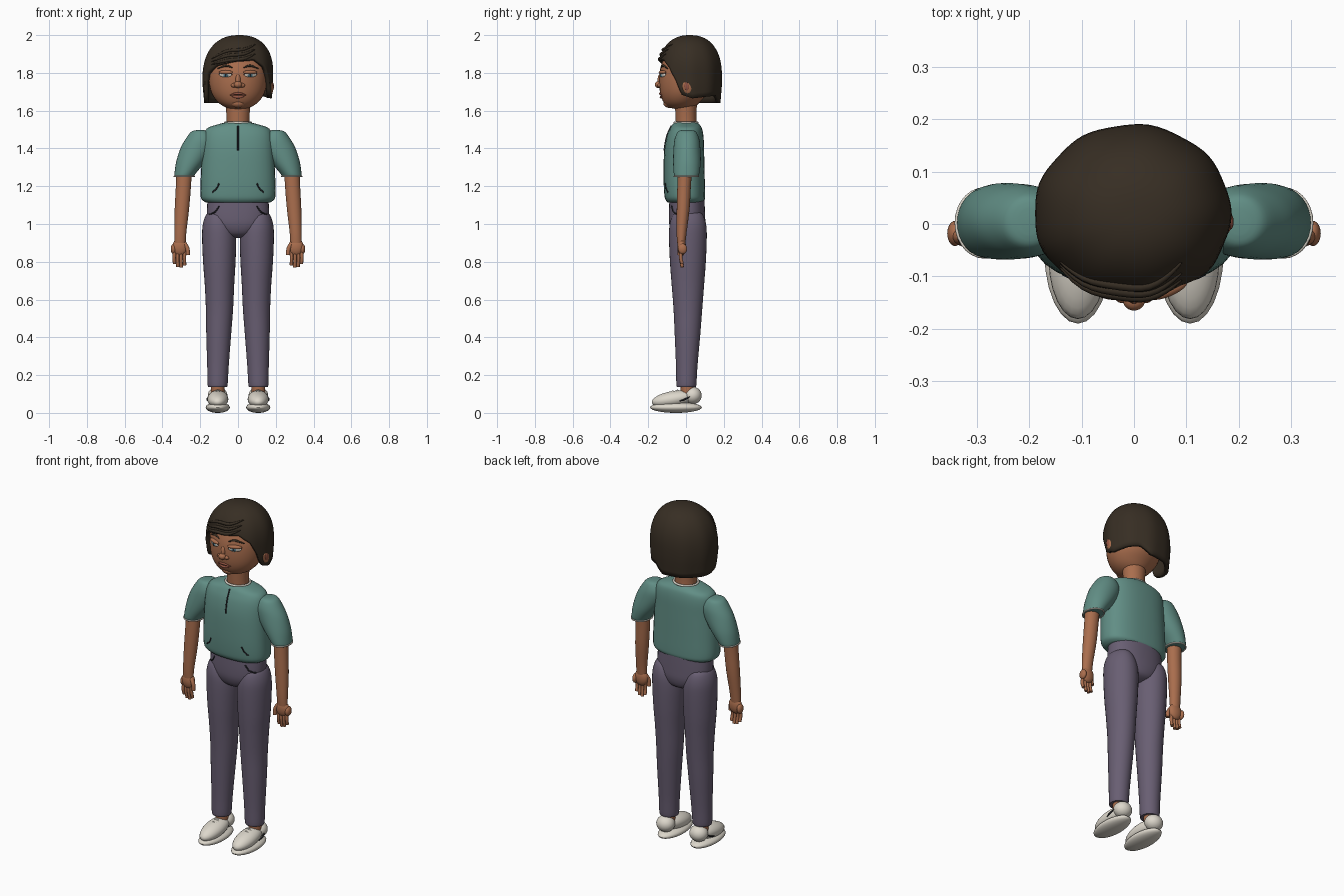
import bpy, bmesh, math
from mathutils import Vector, Matrix
from mathutils.bvhtree import BVHTree

cube = bpy.data.objects.get("Cube")
if cube:
    bpy.data.objects.remove(cube, do_unlink=True)


def material(name, r, g, b):
    m = bpy.data.materials.new(name)
    m.use_nodes = True
    m.diffuse_color = (r, g, b, 1)
    m.node_tree.nodes["Principled BSDF"].inputs["Base Color"].default_value = (r, g, b, 1)
    return m


SKIN = material("brown skin", .40, .155, .075)
HAIR = material("dark brown hair", .038, .027, .017)
SHIRT = material("teal cloth", .12, .27, .235)
TROUSER = material("purple grey cloth", .14, .113, .17)
WHITE = material("off white", .72, .68, .60)
IRIS = material("blue iris", .10, .27, .36)
LIP = material("lip brown", .30, .09, .055)
INK = material("dark seam", .02, .02, .025)


def finish(name, bm, mat):
    bmesh.ops.recalc_face_normals(bm, faces=bm.faces)
    me = bpy.data.meshes.new(name)
    bm.to_mesh(me)
    bm.free()
    me.materials.append(mat)
    me.shade_smooth()
    me.set_sharp_from_angle(angle=math.radians(50))
    ob = bpy.data.objects.new(name, me)
    bpy.context.collection.objects.link(ob)
    return ob


def catmull(pts, steps):
    """Smooth run of points through the given ones."""
    pts = [Vector(p) for p in pts]
    out = []
    for i in range(len(pts) - 1):
        a, b, c, d = pts[max(i - 1, 0)], pts[i], pts[i + 1], pts[min(i + 2, len(pts) - 1)]
        for k in range(steps):
            t = k / steps
            out.append(b + (c - a) * (t / 2) + (a * 2 - b * 5 + c * 4 - d) * (t * t / 2)
                       + (b * 3 - a - c * 3 + d) * (t ** 3 / 2))
    return out + [pts[-1]]


def loft(name, rings, mat, power=2.0, side=1, steps=4, n=32):
    """Closed body from rings of (x, y, z, x radius, y radius)."""
    bm = bmesh.new()
    loops = []
    for x, y, z, rx, ry in catmull(rings, steps):
        loop = []
        for i in range(n):
            a = math.tau * i / n
            c, s = math.cos(a), math.sin(a)
            px = math.copysign(abs(c) ** (2 / power), c) * rx
            py = math.copysign(abs(s) ** (2 / power), s) * ry
            loop.append(bm.verts.new((side * (x + px), y + py, z)))
        loops.append(loop)
    for p, q in zip(loops, loops[1:]):
        for i in range(n):
            j = (i + 1) % n
            bm.faces.new((p[i], p[j], q[j], q[i]))
    bm.faces.new(loops[0])
    bm.faces.new(loops[-1])
    return finish(name, bm, mat)


def ball(name, loc, radii, mat, rx=0, rz=0):
    bm = bmesh.new()
    turn = Matrix.Rotation(rz, 4, 'Z') @ Matrix.Rotation(rx, 4, 'X')
    bmesh.ops.create_uvsphere(bm, u_segments=24, v_segments=14, radius=1,
                              matrix=Matrix.Translation(loc) @ turn @ Matrix.Diagonal((*radii, 1)))
    return finish(name, bm, mat)


def tube(name, pts, radius, mat, closed=False, taper=False):
    cu = bpy.data.curves.new(name, 'CURVE')
    cu.dimensions = '3D'
    cu.bevel_depth, cu.bevel_resolution = radius, 3
    cu.use_fill_caps = True
    sp = cu.splines.new('POLY')
    sp.points.add(len(pts) - 1)
    for i, (p, q) in enumerate(zip(sp.points, pts)):
        p.co = (*q, 1)
        p.radius = .25 + .75 * math.sin(math.pi * i / (len(pts) - 1)) if taper else 1
    sp.use_cyclic_u = closed
    sp.use_smooth = True
    cu.materials.append(mat)
    ob = bpy.data.objects.new(name, cu)
    bpy.context.collection.objects.link(ob)
    return ob


def on_front(ob, x, z):
    """Point of the body's front surface at x, z."""
    tree = BVHTree.FromPolygons([v.co for v in ob.data.vertices],
                                [p.vertices for p in ob.data.polygons])
    hit = tree.ray_cast(Vector((x, -1, z)), Vector((0, 1, 0)))[0]
    return hit or Vector((x, 0, z))


def seam(name, ob, xz, radius, mat, taper=False):
    path = catmull([(x, 0, z) for x, z in xz], 5)
    return tube(name, [on_front(ob, p.x, p.z) for p in path], radius, mat, taper=taper)


# Torso and pelvis
shirt = loft("shirt", [(0, 0, 1.537, .068, .06), (0, 0, 1.525, .115, .073), (0, 0, 1.505, .165, .085),
                       (0, -.005, 1.46, .184, .098), (0, -.01, 1.38, .19, .106), (0, -.01, 1.25, .197, .109),
                       (0, -.007, 1.16, .199, .108), (0, -.005, 1.13, .192, .104),
                       (0, -.005, 1.115, .172, .092)], SHIRT, 2.4)
pelvis = loft("trouser_hips", [(0, .005, 1.14, .16, .092), (0, .005, 1.05, .165, .096),
                               (0, .007, .99, .15, .094), (0, .01, .945, .09, .075),
                               (0, .01, .925, .03, .03)], TROUSER, 2.3)
loft("neck", [(0, .005, 1.48, .062, .056), (0, 0, 1.56, .06, .055), (0, 0, 1.67, .07, .06)], SKIN)
tube("collar", [(.068 * math.cos(a), .061 * math.sin(a), 1.537)
                for a in (math.tau * i / 32 for i in range(32))], .006, WHITE, closed=True)
seam("shirt_placket", shirt, [(0, 1.52), (0, 1.46), (0, 1.39)], .004, INK)

# Head and face
head = loft("head", [(0, -.02, 1.608, .025, .03), (0, -.025, 1.62, .07, .07), (0, -.022, 1.65, .112, .1),
                     (0, -.01, 1.7, .143, .128), (0, -.002, 1.77, .155, .14), (0, .005, 1.84, .15, .137),
                     (0, .015, 1.91, .12, .115), (0, .02, 1.955, .07, .07)], SKIN)
ball("nose_bridge", (0, -.135, 1.765), (.014, .016, .035), SKIN, rx=-.15)
ball("nose_tip", (0, -.146, 1.738), (.021, .019, .018), SKIN)
seam("upper_lip", head, [(-.042, 1.683), (-.012, 1.69), (.012, 1.69), (.042, 1.683)], .007, LIP, True)
seam("lower_lip", head, [(-.034, 1.678), (0, 1.672), (.034, 1.678)], .008, LIP, True)
ball("chin", (0, -.09, 1.64), (.04, .03, .025), SKIN)

# Hair cap with a hem that changes height around the head
HEM = [(-90, 1.64), (-72, 1.66), (-62, 1.79), (-40, 1.84), (0, 1.865), (30, 1.87), (50, 1.83),
       (64, 1.76), (74, 1.685), (95, 1.665), (125, 1.675), (150, 1.68), (170, 1.64), (270, 1.64)]


def hem(deg):
    for (a, z), (b, w) in zip(HEM, HEM[1:]):
        if a <= deg <= b:
            return z + (w - z) * (deg - a) / (b - a)


bm = bmesh.new()
N, ROWS = 72, 20
crown = bm.verts.new((.01, .02, 2))
rows = []
for r in range(1, ROWS + 1):
    row = []
    for i in range(N):
        deg = -90 + 360 * i / N
        a = math.radians(deg)
        low = hem(deg)
        z = low + (2 - low) * math.cos(r / ROWS * math.pi / 2)
        k = max(0, (z - 1.78) / .22)
        f = (1 - k ** 2.35) ** (1 / 2.35) if k < 1 else 0
        f *= 1 - .5 * max(0, 1.74 - z)
        f *= 1 + .012 * math.sin(9 * a) * r / ROWS
        row.append(bm.verts.new((-.003 + .187 * f * math.sin(a) + .01 * k, .02 - .17 * f * math.cos(a), z)))
    rows.append(row)
for i in range(N):
    j = (i + 1) % N
    bm.faces.new((crown, rows[0][i], rows[0][j]))
    for p, q in zip(rows, rows[1:]):
        bm.faces.new((p[i], q[i], q[j], p[j]))
hair = finish("hair", bm, HAIR)
shell = hair.modifiers.new("thickness", 'SOLIDIFY')
shell.thickness, shell.offset = .022, -1

# Swept fringe strands
for n, drop in enumerate((0, .025, .05)):
    seam(f"fringe_strand_{n + 1}", hair,
         [(-.14, 1.875 - drop * .6), (-.06, 1.915 - drop), (.03, 1.925 - drop), (.09, 1.95 - drop)],
         .009, HAIR, True)

# The uncovered ear
ball("left_ear", (.172, .008, 1.725), (.016, .028, .04), SKIN, rx=.2)
ball("left_ear_hollow", (.184, .004, 1.728), (.006, .014, .022), LIP, rx=.2)

# Paired parts
for s, label in ((1, "left"), (-1, "right")):
    # Eye, lid and brow
    e = on_front(head, s * .065, 1.79)
    ball(label + "_eye", e + Vector((0, .006, 0)), (.036, .012, .015), WHITE, rz=s * .4)
    ball(label + "_iris", e + Vector((0, -.003, -.002)), (.014, .006, .011), IRIS, rz=s * .4)
    ball(label + "_pupil", e + Vector((0, -.008, -.002)), (.006, .003, .006), INK, rz=s * .4)
    ball(label + "_eyelid", e + Vector((0, .003, .013)), (.04, .014, .011), SKIN, rz=s * .4)
    seam(label + "_lash", head, [(s * .028, 1.79), (s * .065, 1.803), (s * .102, 1.793)], .004, INK, True)
    seam(label + "_brow", head, [(s * .03, 1.828), (s * .065, 1.838), (s * .11, 1.822)], .006, HAIR, True)
    ball(label + "_nostril", (s * .022, -.137, 1.734), (.015, .014, .012), SKIN)

    # Sleeve and arm
    loft(label + "_sleeve", [(.2, .005, 1.497, .02, .025), (.2, .005, 1.488, .048, .048),
                             (.2, .005, 1.45, .077, .065), (.217, .005, 1.4, .088, .071),
                             (.25, .005, 1.33, .077, .073), (.279, .003, 1.27, .057, .068),
                             (.286, .002, 1.25, .051, .062)], SHIRT, side=s)
    tube(label + "_cuff", [(s * (.285 + .053 * math.cos(a)), .002 + .064 * math.sin(a), 1.252)
                           for a in (math.tau * i / 28 for i in range(28))], .004, WHITE, closed=True)
    loft(label + "_arm", [(.285, -.005, 1.3, .041, .038), (.289, -.01, 1.2, .04, .036),
                          (.297, -.015, 1.08, .038, .034), (.305, -.023, .96, .032, .027),
                          (.307, -.025, .9, .03, .022)], SKIN, side=s)

    # Hand
    ball(label + "_palm", (s * .307, -.023, .878), (.041, .023, .047), SKIN)
    for n in range(4):
        x = .282 + n * .018
        tip = (.782, .77, .774, .79)[n]
        tube(f"{label}_finger_{n + 1}", catmull([(s * x, -.025, .86), (s * (x + .002), -.028, .82),
                                                 (s * x, -.02, tip)], 4), .009, SKIN)
    tube(label + "_thumb", catmull([(s * .285, -.028, .9), (s * .268, -.035, .87), (s * .265, -.035, .835)], 4),
         .011, SKIN)
    ball(label + "_hand_edge", (s * .341, -.018, .868), (.015, .024, .028), SKIN)

    # Trouser leg
    loft(label + "_trouser_leg", [(.112, .01, 1.07, .03, .045), (.11, .01, 1.05, .058, .078),
                                  (.104, .01, 1, .082, .096), (.1, .01, .93, .09, .1),
                                  (.099, .01, .8, .086, .095), (.098, .01, .68, .078, .086),
                                  (.098, .01, .55, .072, .076), (.102, .008, .42, .066, .068),
                                  (.106, .004, .25, .057, .057), (.108, .002, .15, .053, .053),
                                  (.108, .002, .138, .047, .048)], TROUSER, side=s)

    # Pocket seams
    seam(label + "_shirt_pocket", shirt, [(s * .1, 1.215), (s * .112, 1.19), (s * .135, 1.168)], .004, INK)
    seam(label + "_trouser_pocket", pelvis, [(s * .1, 1.095), (s * .12, 1.065), (s * .15, 1.05)], .004, INK)

    # Shoe
    loft(label + "_ankle", [(.108, .01, .08, .036, .036), (.108, .005, .16, .036, .036)], SKIN, side=s)
    ball(label + "_sole", (s * .107, -.053, .029), (.064, .137, .029), WHITE)
    ball(label + "_upper", (s * .107, -.065, .073), (.056, .118, .043), WHITE, rx=.16)
    ball(label + "_heel", (s * .108, .035, .092), (.052, .048, .046), WHITE)
    tube(label + "_shoe_seam", catmull([(s * .16, -.035, .062), (s * .163, -.005, .072),
                                        (s * .157, .02, .085)], 4), .005, INK, taper=True)
    for n in range(2):
        y = -.045 - n * .025
        tube(f"{label}_lace_{n + 1}", catmull([(s * .107 - .035, y, .099 - n * .005), (s * .107, y, .119 - n * .005),
                                               (s * .107 + .035, y, .099 - n * .005)], 4), .005, WHITE)
